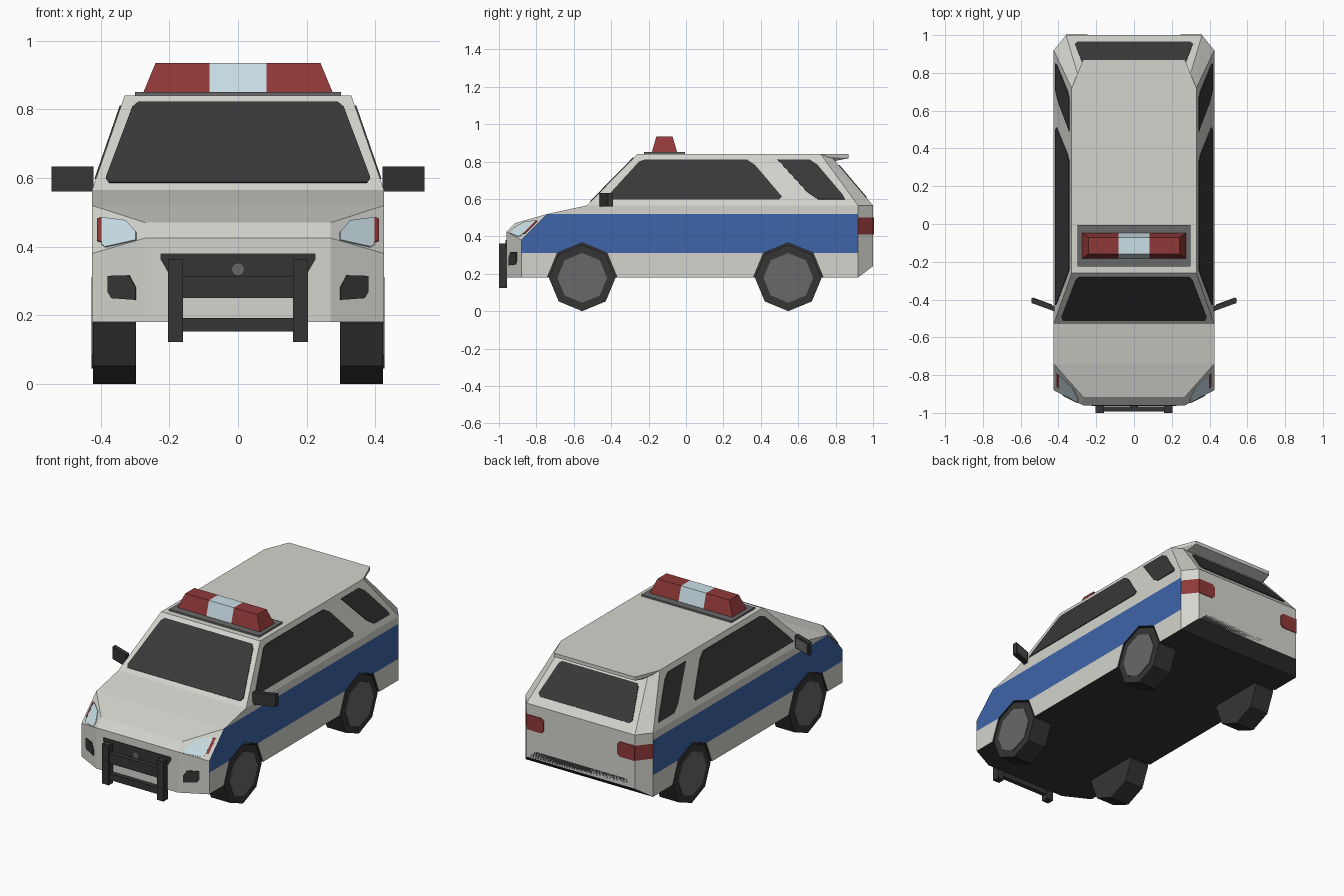
import bpy, bmesh, math
from mathutils import Vector, geometry

if "Cube" in bpy.data.objects:
    bpy.data.objects.remove(bpy.data.objects["Cube"])


def material(name, rgb):
    m = bpy.data.materials.new(name)
    m.diffuse_color = (*rgb, 1)
    m.use_nodes = True
    m.node_tree.nodes["Principled BSDF"].inputs["Base Color"].default_value = m.diffuse_color
    return m


WHITE = material("off white paint", (0.66, 0.66, 0.62))
BLUE = material("blue stripe", (0.05, 0.13, 0.40))
DARK = material("dark trim", (0.036, 0.036, 0.036))
GLASS = material("dark glass", (0.04, 0.04, 0.04))
RED = material("red lamp", (0.28, 0.04, 0.04))
LAMP = material("pale blue lamp", (0.62, 0.78, 0.84))
GREY = material("grey metal", (0.14, 0.14, 0.14))


def mirrored(pts):
    return [(-x, y, z) for x, y, z in pts]


def hull(name, pts, *mats, cuts=(), rule=None):
    """Convex solid around the points, with optional level cuts and a face colour rule."""
    bm = bmesh.new()
    for p in pts:
        bm.verts.new(p)
    res = bmesh.ops.convex_hull(bm, input=bm.verts[:])
    junk = {g for k in ("geom_interior", "geom_unused") for g in res[k] if isinstance(g, bmesh.types.BMVert)}
    bmesh.ops.delete(bm, geom=list(junk), context='VERTS')
    bmesh.ops.dissolve_limit(bm, angle_limit=math.radians(1.5), verts=bm.verts[:], edges=bm.edges[:])
    for z in cuts:
        bmesh.ops.bisect_plane(bm, geom=bm.verts[:] + bm.edges[:] + bm.faces[:],
                               plane_co=(0, 0, z), plane_no=(0, 0, 1))
    bmesh.ops.recalc_face_normals(bm, faces=bm.faces[:])
    if rule:
        for f in bm.faces:
            f.material_index = rule(f.normal, f.calc_center_median())
    me = bpy.data.meshes.new(name)
    bm.to_mesh(me)
    bm.free()
    for m in mats:
        me.materials.append(m)
    ob = bpy.data.objects.new(name, me)
    bpy.context.collection.objects.link(ob)
    return ob


def box(name, x0, x1, y0, y1, z0, z1, mat):
    return hull(name, [(x, y, z) for x in (x0, x1) for y in (y0, y1) for z in (z0, z1)], mat)


def plate(name, pts, mat, t=0.004):
    """Thin plate lying on a flat panel."""
    vs = [Vector(p) for p in pts]
    n = geometry.normal(vs)
    return hull(name, [v + n * s for v in vs for s in (t, -t)], mat)


def pair(make, name, pts, mat):
    make("left_" + name, pts, mat)
    make("right_" + name, mirrored(pts), mat)


def octagon(x0, x1, y, z, r):
    return [(x, y + r * math.sin(a * math.pi / 4), z + r * math.cos(a * math.pi / 4))
            for x in (x0, x1) for a in range(8)]


# Lower body: right half mirrored, stripe and tail lamp bands cut in
half = [(.27, -.96, .18), (.27, -.96, .425), (.27, -.915, .47),
        (.425, -.88, .18), (.425, -.88, .38), (.425, -.74, .52), (.425, -.53, .565),
        (.425, .92, .18), (.425, .92, .565), (.36, 1, .24), (.36, 1, .565)]


def body_rule(n, c):
    if n.z < -.4:
        return 2
    if abs(n.x) > .98 and .31 < c.z < .52:
        return 1
    if abs(n.x) > .3 and n.y > .3 and .41 < c.z < .5:
        return 3
    return 0


body = hull("lower_body", half + mirrored(half), WHITE, BLUE, DARK, RED,
            cuts=(.31, .41, .5, .52), rule=body_rule)

# Wheels, hubs and wheel arches cut from the body
WHEELS = {"front": -.555, "rear": .547}
for end, y in WHEELS.items():
    for side, s in (("left", 1), ("right", -1)):
        cutter = hull("arch_cutter", octagon(s * .285, s * .5, y, .178, .188), DARK)
        cutter.hide_render = True
        mod = body.modifiers.new("arch", 'BOOLEAN')
        mod.operation, mod.object, mod.solver = 'DIFFERENCE', cutter, 'EXACT'
        mod.material_mode = 'TRANSFER'
        dg = bpy.context.evaluated_depsgraph_get()
        cut_mesh = bpy.data.meshes.new_from_object(body.evaluated_get(dg))
        body.modifiers.clear()
        body.data = cut_mesh
        bpy.data.objects.remove(cutter)
        hull(f"{end}_{side}_tyre", octagon(s * .297, s * .422, y, .178, .178), DARK)
        hull(f"{end}_{side}_hub", octagon(s * .415, s * .426, y, .178, .133), GREY)

# Cabin
cab = [(.425, -.53, .565), (.425, .92, .565), (.36, 1, .565),
       (.33, -.26, .84), (.33, .72, .84), (.29, .766, .84)]
hull("cabin", cab + mirrored(cab), WHITE)

# Roof spoiler over the tailgate
sp = [(.33, .72, .84), (.27, .87, .84), (.27, .87, .818), (.28, .78, .80), (.325, .725, .825)]
hull("roof_spoiler", sp + mirrored(sp), WHITE)


# Windows on the sloping cabin planes
def side_pt(y, z):
    return (.425 - (z - .565) / .275 * .095, y, z)


pair(plate, "front_side_window", [side_pt(*p) for p in
     [(-.43, .597), (-.41, .625), (-.25, .80), (-.22, .81), (.325, .81), (.37, .78), (.51, .615), (.50, .597)]], GLASS)
pair(plate, "rear_side_window", [side_pt(*p) for p in
     [(.49, .81), (.66, .81), (.70, .785), (.84, .62), (.85, .598), (.705, .598), (.65, .635)]], GLASS)

ws = [(.375, .585), (.385, .60), (.308, .805), (.29, .82)]
ws = ws + [(-x, z) for x, z in reversed(ws)]
plate("windscreen", [(x, -.53 + (z - .565) / .275 * .27, z) for x, z in ws], GLASS)
rw = [(.295, .607), (.312, .62), (.265, .765), (.25, .778)]
rw = rw + [(-x, z) for x, z in reversed(rw)]
plate("rear_window", [(x, 1 - (z - .565) / .275 * .234, z) for x, z in rw], GLASS)


# Headlamps and fog lamps on the front corners
def lamp_pt(x, z):
    return (x, -.96 + (.125 * (x - .27) + .155 * (z - .425)) / .155, z)


def corner_pt(x, z):
    return (x, -.96 + (x - .27) / .155 * .08, z)


pair(plate, "headlamp", [lamp_pt(*p) for p in
     [(.395, .484), (.325, .475), (.296, .442), (.296, .418), (.385, .398), (.395, .405)]], LAMP)
pair(plate, "side_marker", [lamp_pt(*p) for p in
     [(.408, .48), (.396, .484), (.396, .412), (.408, .415)]], RED)
pair(plate, "fog_lamp", [corner_pt(*p) for p in
     [(.378, .315), (.316, .317), (.297, .282), (.297, .245), (.367, .25), (.378, .268)]], DARK)

# Tail lamps and rear bumper strip
pair(plate, "tail_lamp", [(x, 1, z) for x, z in
     [(.36, .41), (.36, .5), (.26, .5), (.245, .485), (.245, .425), (.26, .41)]], RED)
plate("rear_bumper_strip", [(-.355, .996, .24), (.355, .996, .24), (.30, .996, .288), (-.30, .996, .288)], DARK)

# Grille and bull bar
plate("grille", [(x, -.96, z) for x, z in
      [(.225, .38), (.225, .362), (.16, .25), (-.16, .25), (-.225, .362), (-.225, .38)]], DARK)
plate("grille_disc", [(.02 * math.cos(a * math.pi / 4), -.965, .334 + .02 * math.sin(a * math.pi / 4))
                      for a in range(8)], GREY)
for side, s in (("left", 1), ("right", -1)):
    box(side + "_bull_bar_post", s * .16, s * .204, -1, -.958, .123, .363, DARK)
box("upper_bull_bar", -.162, .162, -.992, -.965, .252, .313, DARK)
box("lower_bull_bar", -.162, .162, -.992, -.965, .153, .193, DARK)

# Door mirrors, swept back towards the outer end
shell = [(x, y + dy, z) for x, y in ((.42, -.437), (.543, -.392)) for dy in (-.026, .002) for z in (.56, .633)]
pair(hull, "door_mirror", shell, DARK)
pair(plate, "mirror_glass", [(.435, -.43, .568), (.535, -.393, .568), (.535, -.393, .625), (.435, -.43, .625)], GREY)

# Light bar: base with three lamp blocks
box("light_bar_base", -.30, .30, -.225, -.005, .838, .850, GREY)


def ring(x, low):
    y, z = (.068, .848) if low else (.043, .935)
    return [(x, -.115 + y, z), (x, -.115 - y, z)]


pair(hull, "light_bar_lamp", ring(.083, True) + ring(.083, False) + ring(.276, True) + ring(.24, False), RED)
hull("middle_light_bar_lamp", [p for x in (-.083, .083) for low in (True, False) for p in ring(x, low)], LAMP)
